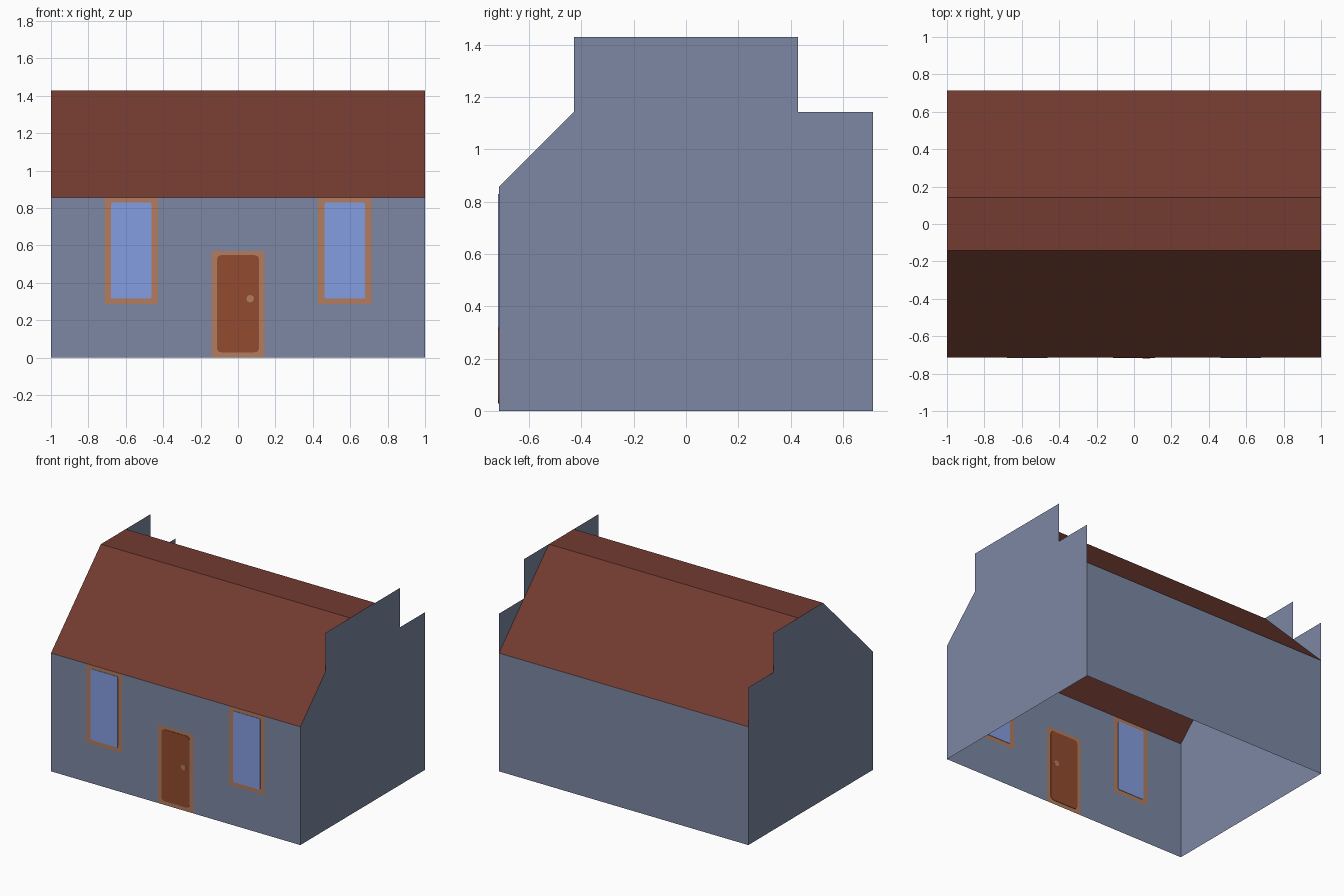
import bpy, bmesh, math

if "Cube" in bpy.data.objects:
    bpy.data.objects.remove(bpy.data.objects["Cube"])

U = 1 / 7                      # the house sits on a grid of 1/7 units
FRONT, BACK = -5 * U, 5 * U
EAVE, SHOULDER, RIDGE = 6 * U, 8 * U, 10 * U


def material(name, rgb):
    lin = [((c / 255 + 0.055) / 1.055) ** 2.4 for c in rgb]
    m = bpy.data.materials.new(name)
    m.diffuse_color = (*lin, 1)
    m.use_nodes = True
    m.node_tree.nodes["Principled BSDF"].inputs["Base Color"].default_value = m.diffuse_color
    return m


WALL = material("slate_blue_wall", (124, 135, 163))
ROOF = material("red_brown_roof", (114, 59, 49))
TRIM = material("tan_trim", (178, 124, 96))
GLASS = material("blue_glass", (132, 158, 224))
DOOR = material("brown_door", (147, 75, 47))


def build(name, faces, mats, rule=None):
    """Object from lists of face corners; rule picks a material per face."""
    bm = bmesh.new()
    for pts in faces:
        bm.faces.new([bm.verts.new(p) for p in pts])
    bmesh.ops.remove_doubles(bm, verts=bm.verts, dist=1e-4)
    if rule:
        for f in bm.faces:
            f.material_index = rule(f.calc_center_median())
    me = bpy.data.meshes.new(name)
    bm.to_mesh(me)
    bm.free()
    for m in mats:
        me.materials.append(m)
    ob = bpy.data.objects.new(name, me)
    bpy.context.collection.objects.link(ob)
    return ob


# Front wall, cut into cells so the frames are part of it
xs = [-1, -5 * U, -3 * U, -U, U, 3 * U, 5 * U, 1]
zs = [0, 2 * U, 4 * U, EAVE]
cells = [[(a, FRONT, c), (b, FRONT, c), (b, FRONT, d), (a, FRONT, d)]
         for a, b in zip(xs, xs[1:]) for c, d in zip(zs, zs[1:])]


def is_trim(c):
    door = abs(c.x) < U and c.z < 4 * U
    window = abs(abs(c.x) - 4 * U) < U and c.z > 2 * U
    return int(door or window)


build("front_wall", cells, [WALL, TRIM], is_trim)

# Back wall
build("back_wall", [[(1, BACK, 0), (-1, BACK, 0), (-1, BACK, EAVE), (1, BACK, EAVE)]], [WALL])

# End walls with stepped parapets
back_steps = [(FRONT, 0), (BACK, 0), (BACK, SHOULDER), (3 * U, SHOULDER), (3 * U, RIDGE)]
right = back_steps + [(-3 * U, RIDGE), (-3 * U, SHOULDER), (FRONT, EAVE)]
left = back_steps + [(-U, RIDGE), (FRONT, EAVE)]
build("right_end_wall", [[(1, y, z) for y, z in right]], [WALL])
build("left_end_wall", [[(-1, y, z) for y, z in reversed(left)]], [WALL])

# Roof: two slopes and a flat ridge strip
section = [(FRONT, EAVE), (-U, RIDGE), (U, RIDGE), (BACK, EAVE)]
build("roof", [[(-1, *p), (1, *p), (1, *q), (-1, *q)]
               for p, q in zip(section, section[1:])], [ROOF])


def plate(name, outline, depth, mat):
    """Thin plate straddling the front wall, visible inside and out."""
    n = len(outline)
    f = [(x, FRONT - depth / 2, z) for x, z in outline]
    b = [(x, FRONT + depth / 2, z) for x, z in outline]
    sides = [[f[i], b[i], b[(i + 1) % n], f[(i + 1) % n]] for i in range(n)]
    build(name, [f, b[::-1]] + sides, [mat])


def arc(x, z, r, start, end, steps):
    return [(x + r * math.cos(t), z + r * math.sin(t)) for t in
            (start + (end - start) * i / steps for i in range(steps + 1))]


def rounded(x0, x1, z0, z1, r):
    pts = []
    for k, (x, z) in enumerate([(x1 - r, z1 - r), (x0 + r, z1 - r),
                                (x0 + r, z0 + r), (x1 - r, z0 + r)]):
        pts += arc(x, z, r, k * math.pi / 2, (k + 1) * math.pi / 2, 3)
    return pts


# Window panes, door leaf and knob
for side, cx in (("left", -4 * U), ("right", 4 * U)):
    plate(side + "_window_pane", rounded(cx - 0.108, cx + 0.108, 0.315, 0.83, 0.01), 0.006, GLASS)
plate("door_leaf", rounded(-0.113, 0.113, 0.028, 0.548, 0.025), 0.006, DOOR)
plate("door_knob", arc(0.065, 0.315, 0.02, 0, 2 * math.pi, 12)[:-1], 0.009, TRIM)
